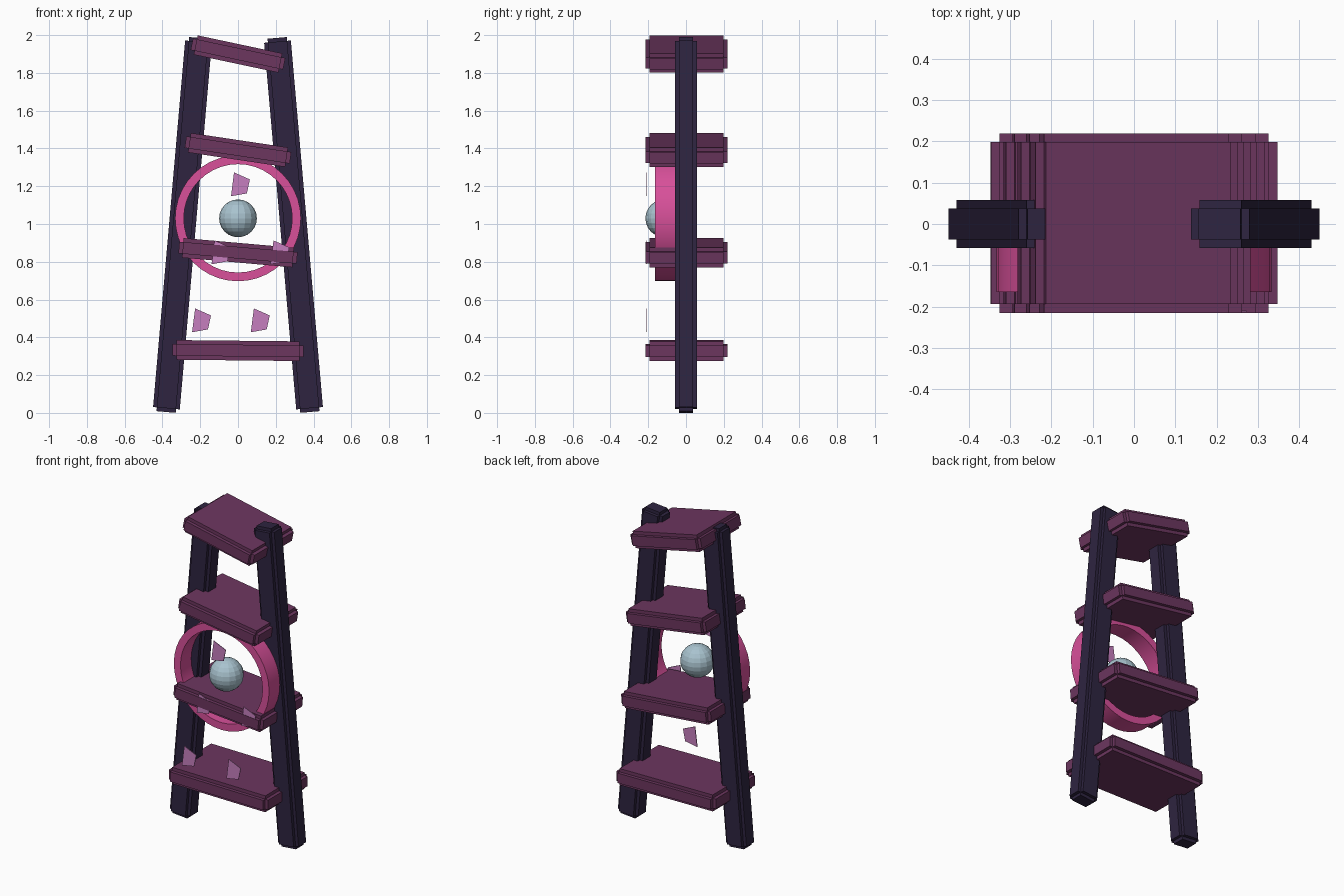
import bpy, bmesh, math
from mathutils import Matrix, Vector

cube = bpy.data.objects.get("Cube")
if cube:
    bpy.data.objects.remove(cube, do_unlink=True)


def material(name, hex_code):
    srgb = [int(hex_code[i:i + 2], 16) / 255 for i in (0, 2, 4)]
    col = [c / 12.92 if c <= 0.04045 else ((c + 0.055) / 1.055) ** 2.4 for c in srgb] + [1]
    m = bpy.data.materials.new(name)
    m.use_nodes = True
    m.diffuse_color = col
    bsdf = m.node_tree.nodes["Principled BSDF"]
    bsdf.inputs["Base Color"].default_value = col
    bsdf.inputs["Roughness"].default_value = 0.8
    return m


DARK = material("dark purple wood", "2E2440")
PLUM = material("plum wood", "6C365F")
PINK = material("hot pink", "D8509A")
PALE = material("pale blue", "A9C3CF")
LILAC = material("lilac", "C67FBF")


def add_object(name, bm, mat, loc=(0, 0, 0), tilt=0.0):
    bmesh.ops.recalc_face_normals(bm, faces=bm.faces)
    mesh = bpy.data.meshes.new(name)
    bm.to_mesh(mesh)
    bm.free()
    mesh.materials.append(mat)
    ob = bpy.data.objects.new(name, mesh)
    ob.location = loc
    ob.rotation_euler = (0, tilt, 0)
    bpy.context.collection.objects.link(ob)
    return ob


def stepped_beam(name, size, step, mat, loc, tilt):
    """Box with square notches along every edge: a core with each face pushed out."""
    bm = bmesh.new()
    core = [s - 2 * step for s in size]
    bmesh.ops.create_cube(bm, size=1, matrix=Matrix.Diagonal((*core, 1)))
    bm.normal_update()
    normals = [f.normal.copy() for f in bm.faces]
    pushed = bmesh.ops.extrude_discrete_faces(bm, faces=bm.faces[:])["faces"]
    for f, n in zip(pushed, normals):
        # outward direction is the dominant axis of the face centre
        c = f.calc_center_median()
        bmesh.ops.translate(bm, verts=f.verts, vec=c.normalized() * step)
    return add_object(name, bm, mat, loc, tilt)


# Two legs leaning in towards the top
for side, s in (("left", 1), ("right", -1)):
    stepped_beam(side + "_leg", (0.142, 0.116, 1.988), 0.02, DARK,
                 (s * 0.294, 0, 0.995), -s * math.radians(5))

# Four shelves, shorter and more crooked going up: z, half length, tilt in degrees
shelves = [(0.33, 0.347, 0.6), (0.848, 0.314, 5), (1.392, 0.281, 8.5), (1.9, 0.25, 12)]
for i, (z, half, deg) in enumerate(shelves):
    stepped_beam(f"shelf_{i + 1}", (2 * half, 0.434, 0.104), 0.021, PLUM,
                 (0, 0.002, z), math.radians(deg))

# Flat-banded ring in front of the legs
bm = bmesh.new()
profile = [(0.287, -0.165), (0.333, -0.165), (0.333, -0.05), (0.287, -0.05)]
verts = [bm.verts.new((r, y, 0)) for r, y in profile]
edges = [bm.edges.new((verts[i], verts[(i + 1) % 4])) for i in range(4)]
bmesh.ops.spin(bm, geom=verts + edges, cent=(0, 0, 0), axis=(0, 1, 0),
               angle=2 * math.pi, steps=40)
bmesh.ops.remove_doubles(bm, verts=bm.verts, dist=1e-4)
ring = add_object("ring", bm, PINK, (0, 0, 1.03))

# Ball floating in the ring
bm = bmesh.new()
bmesh.ops.create_uvsphere(bm, u_segments=16, v_segments=12, radius=0.1)
ball = add_object("ball", bm, PALE, (0, -0.115, 1.03))

bpy.ops.object.select_all(action='DESELECT')
ring.select_set(True)
bpy.context.view_layer.objects.active = ring
bpy.ops.object.shade_smooth_by_angle(angle=math.radians(30))

# Thin floating shards
outline = [(-0.034, 0.063), (0.05, 0.026), (0.034, -0.048), (-0.05, -0.063)]
spots = [(0.013, 1.21), (-0.09, 0.85), (0.222, 0.85), (-0.193, 0.49), (0.118, 0.49)]
for i, (x, z) in enumerate(spots):
    bm = bmesh.new()
    face = bm.faces.new([bm.verts.new((u, 0.002, v)) for u, v in outline])
    new = bmesh.ops.extrude_face_region(bm, geom=[face])["geom"]
    bmesh.ops.translate(bm, vec=Vector((0, -0.004, 0)),
                        verts=[g for g in new if isinstance(g, bmesh.types.BMVert)])
    add_object(f"shard_{i + 1}", bm, LILAC, (x, -0.211, z))
